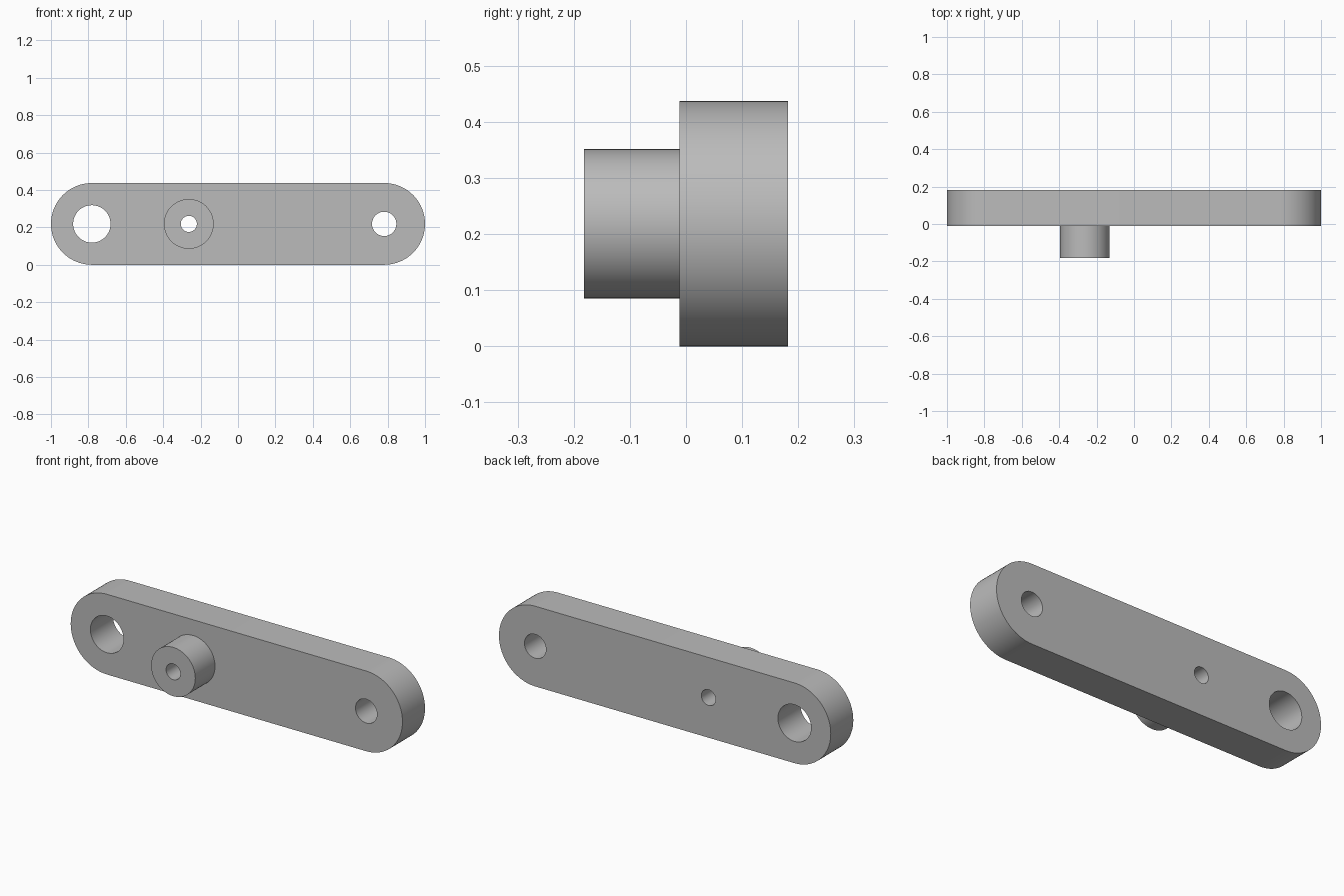
import bpy
import bmesh
from math import pi, sin, cos, radians
from mathutils import Vector

default_cube = bpy.data.objects.get("Cube")
if default_cube:
    bpy.data.objects.remove(default_cube, do_unlink=True)

# Main dimensions
R = 0.2185                   # end radius, half the plate height
END_X = 1 - R                # centres of the rounded ends
FRONT, BACK = -0.012, 0.182  # plate faces
BOSS_X, BOSS_FRONT = -0.263, -0.182

steel = bpy.data.materials.new("grey metal")
steel.use_nodes = True
colour = (0.5, 0.5, 0.5, 1)
steel.diffuse_color = colour
steel.node_tree.nodes["Principled BSDF"].inputs["Base Color"].default_value = colour


def arc(x, radius, start, sweep, steps):
    """Points (x, z) on an arc centred at plate mid-height."""
    angles = [start + sweep * i / steps for i in range(steps + 1)]
    return [(x + radius * cos(a), R + radius * sin(a)) for a in angles]


def prism(name, outline, y0, y1):
    """Extrude an outline in the xz plane from y0 to y1."""
    bm = bmesh.new()
    face = bm.faces.new([bm.verts.new((x, y0, z)) for x, z in outline])
    ext = bmesh.ops.extrude_face_region(bm, geom=[face], use_keep_orig=True)
    moved = [v for v in ext["geom"] if isinstance(v, bmesh.types.BMVert)]
    bmesh.ops.translate(bm, verts=moved, vec=Vector((0, y1 - y0, 0)))
    bmesh.ops.recalc_face_normals(bm, faces=bm.faces)
    mesh = bpy.data.meshes.new(name)
    bm.to_mesh(mesh)
    bm.free()
    mesh.materials.append(steel)
    obj = bpy.data.objects.new(name, mesh)
    bpy.context.collection.objects.link(obj)
    return obj


def cylinder(name, x, radius, y0, y1):
    return prism(name, arc(x, radius, 0, 2 * pi, 64)[:-1], y0, y1)


# Plate with two rounded ends
link_arm = prism("link_arm",
                 arc(END_X, R, -pi / 2, pi, 40) + arc(-END_X, R, pi / 2, pi, 40),
                 FRONT, BACK)

# Boss on the front, then the three through holes
tools = [(cylinder("boss", BOSS_X, 0.133, BOSS_FRONT, FRONT + 0.05), 'UNION')]
for name, x, radius in (("large_hole", -END_X, 0.1),
                        ("small_hole", END_X, 0.065),
                        ("boss_hole", BOSS_X, 0.043)):
    tools.append((cylinder(name, x, radius, -0.4, 0.4), 'DIFFERENCE'))

for tool, operation in tools:
    tool.hide_render = True
    mod = link_arm.modifiers.new(tool.name, 'BOOLEAN')
    mod.object, mod.operation, mod.solver = tool, operation, 'EXACT'

# Bake the joined shape and drop the helpers
depsgraph = bpy.context.evaluated_depsgraph_get()
baked = bpy.data.meshes.new_from_object(link_arm.evaluated_get(depsgraph))
link_arm.modifiers.clear()
link_arm.data = baked
for tool, _ in tools:
    bpy.data.objects.remove(tool, do_unlink=True)

# Smooth round walls, sharp rims
bpy.ops.object.select_all(action='DESELECT')
link_arm.select_set(True)
bpy.context.view_layer.objects.active = link_arm
bpy.ops.object.shade_smooth_by_angle(angle=radians(30))
